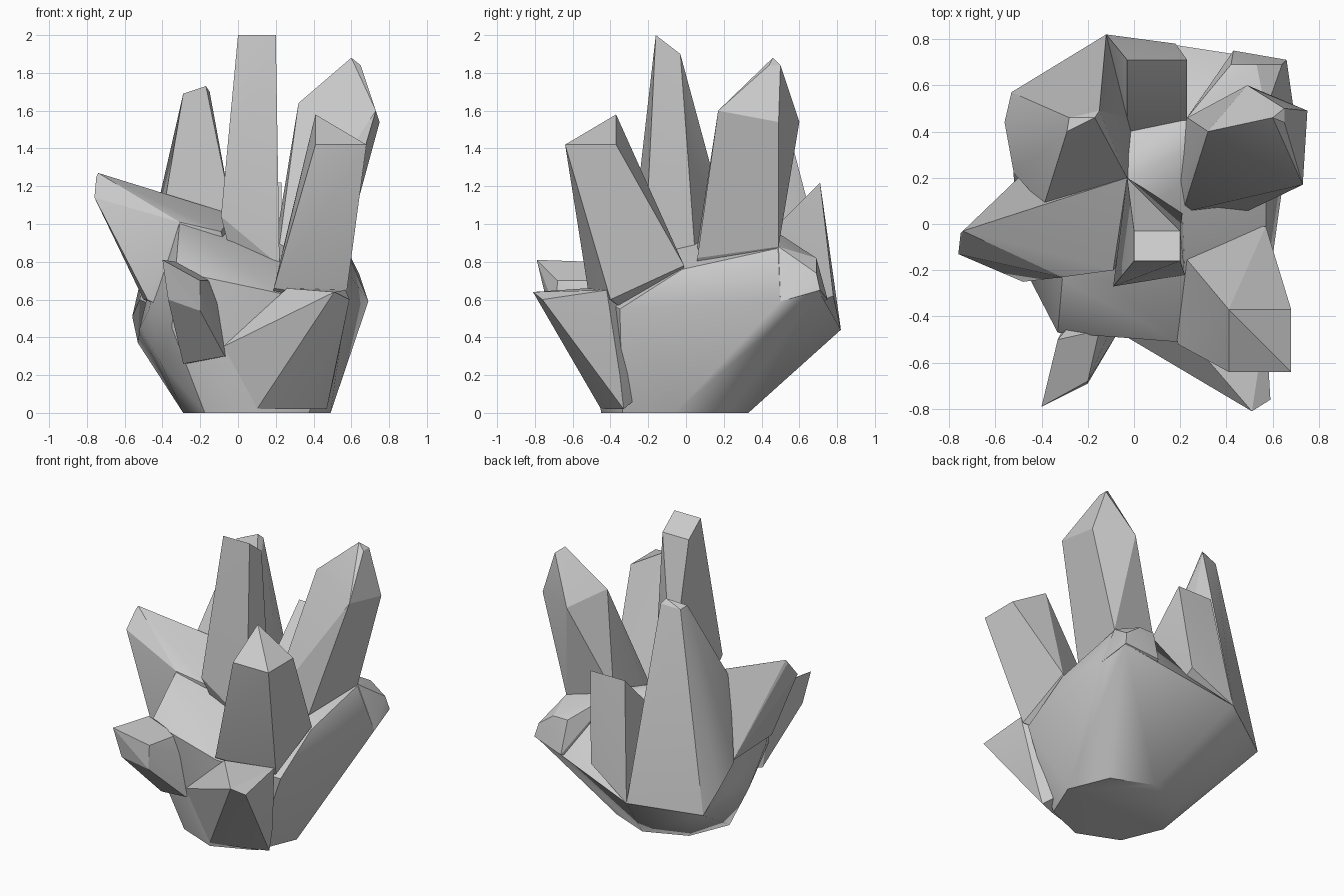
import bpy, bmesh
from math import sin, cos, pi, radians

ROOT = [(.1, 0, .3)]      # common point inside the rock where crystals start


def facet(name, points, smooth=None):
    """Convex faceted solid spanned by a few corner points."""
    bm = bmesh.new()
    for p in points:
        bm.verts.new(p)
    bmesh.ops.convex_hull(bm, input=bm.verts[:])
    junk = [v for v in bm.verts if not v.link_faces]
    bmesh.ops.delete(bm, geom=junk, context='VERTS')
    bmesh.ops.dissolve_limit(bm, angle_limit=radians(4), verts=bm.verts[:], edges=bm.edges[:])
    bmesh.ops.recalc_face_normals(bm, faces=bm.faces[:])
    me = bpy.data.meshes.new(name)
    bm.to_mesh(me)
    bm.free()
    ob = bpy.data.objects.new(name, me)
    bpy.context.collection.objects.link(ob)
    if smooth:
        bpy.ops.object.select_all(action='DESELECT')
        ob.select_set(True)
        bpy.context.view_layer.objects.active = ob
        bpy.ops.object.shade_smooth_by_angle(angle=radians(smooth))
    return ob


def crystal(name, base, tip):
    return facet(name, ROOT + base + tip, 20)


# Rock base: round foot flaring out to an uneven crown
foot = [(.1 + .39 * cos(i * pi / 4), -.06 + .39 * sin(i * pi / 4), 0) for i in range(8)]
belly = [(-.41, -.1, .27), (-.47, -.2, .55), (-.35, -.40, .45), (.1, -.48, .4),
         (.57, -.35, .55), (.62, .1, .62), (.69, .50, .59), (.66, .70, .65),
         (.43, .74, .60), (-.12, .82, .44), (-.53, .57, .37), (-.52, .2, .45)]
crown = [(-.33, -.47, .75), (.19, -.51, .64), (-.31, -.24, 1.0), (-.09, -.25, .92),
         (.20, -.22, .78), (-.39, .08, 1.0), (-.03, .2, 1.02), (.21, .05, .82),
         (.23, .46, .95), (.57, .48, .87), (.57, -.02, .76)]
facet("rock_base", foot + belly + crown, 40)

# Tall crystals
crystal("center_crystal",
        [(-.09, -.27, 1.04), (.22, -.22, .78), (.21, .05, .82), (-.03, .20, 1.05)],
        [(0, -.16, 2), (.2, -.16, 2), (.2, -.03, 1.9), (0, -.03, 1.9)])
crystal("back_right_crystal",
        [(.21, .05, .82), (.50, .06, .82), (.57, .49, .88), (.23, .46, .97)],
        [(.32, .40, 1.64), (.73, .17, 1.60), (.75, .49, 1.54), (.49, .60, 1.54),
         (.60, .46, 1.88), (.65, .44, 1.84), (.65, .50, 1.84)])
crystal("back_left_crystal",
        [(-.39, .08, 1.1), (-.03, .20, 1.05), (-.03, .46, .97), (-.12, .82, .44),
         (-.53, .57, .37), (-.56, .44, .51), (-.52, .22, .6)],
        [(-.29, .40, 1.69), (-.28, .46, 1.68), (-.15, .49, 1.70), (-.17, .46, 1.73)])
crystal("front_right_crystal",
        [(.22, -.22, .78), (.57, -.01, .78), (.57, -.40, .60), (.19, -.52, .66)],
        [(.41, -.37, 1.58), (.68, -.37, 1.42), (.68, -.64, 1.42), (.41, -.64, 1.42)])

# Short crystals round the rim
crystal("left_crystal",
        [(-.31, -.23, 1.01), (-.48, -.25, .6), (-.50, .2, .6),
         (-.39, .08, 1.09), (-.03, .20, 1.05), (-.09, -.20, .96)],
        [(-.74, -.03, 1.27), (-.75, -.04, 1.25), (-.76, -.13, 1.14)])
crystal("back_crystal",
        [(-.03, .46, .97), (.23, .46, .97), (.18, .78, .62), (-.12, .82, .44)],
        [(-.03, .71, 1.22), (.23, .71, 1.22)])
crystal("front_left_crystal",
        [(-.33, -.50, .80), (-.15, -.46, .70), (-.07, -.47, .30), (-.29, -.42, .26)],
        [(-.40, -.79, .81), (-.37, -.74, .60), (-.20, -.69, .54), (-.20, -.68, .70)])
crystal("low_front_crystal",
        [(.26, -.52, .66), (.57, -.42, .65), (.51, -.35, .20), (.47, -.33, .02),
         (.34, -.38, .02), (.1, -.45, .02), (-.08, -.46, .35)],
        [(.51, -.81, .64), (.59, -.76, .60)])
crystal("low_back_crystal",
        [(.23, .46, .97), (.57, .49, .88), (.69, .50, .59), (.43, .75, .60)],
        [(.42, .69, .82), (.53, .69, .82), (.64, .69, .74), (.66, .71, .65)])
